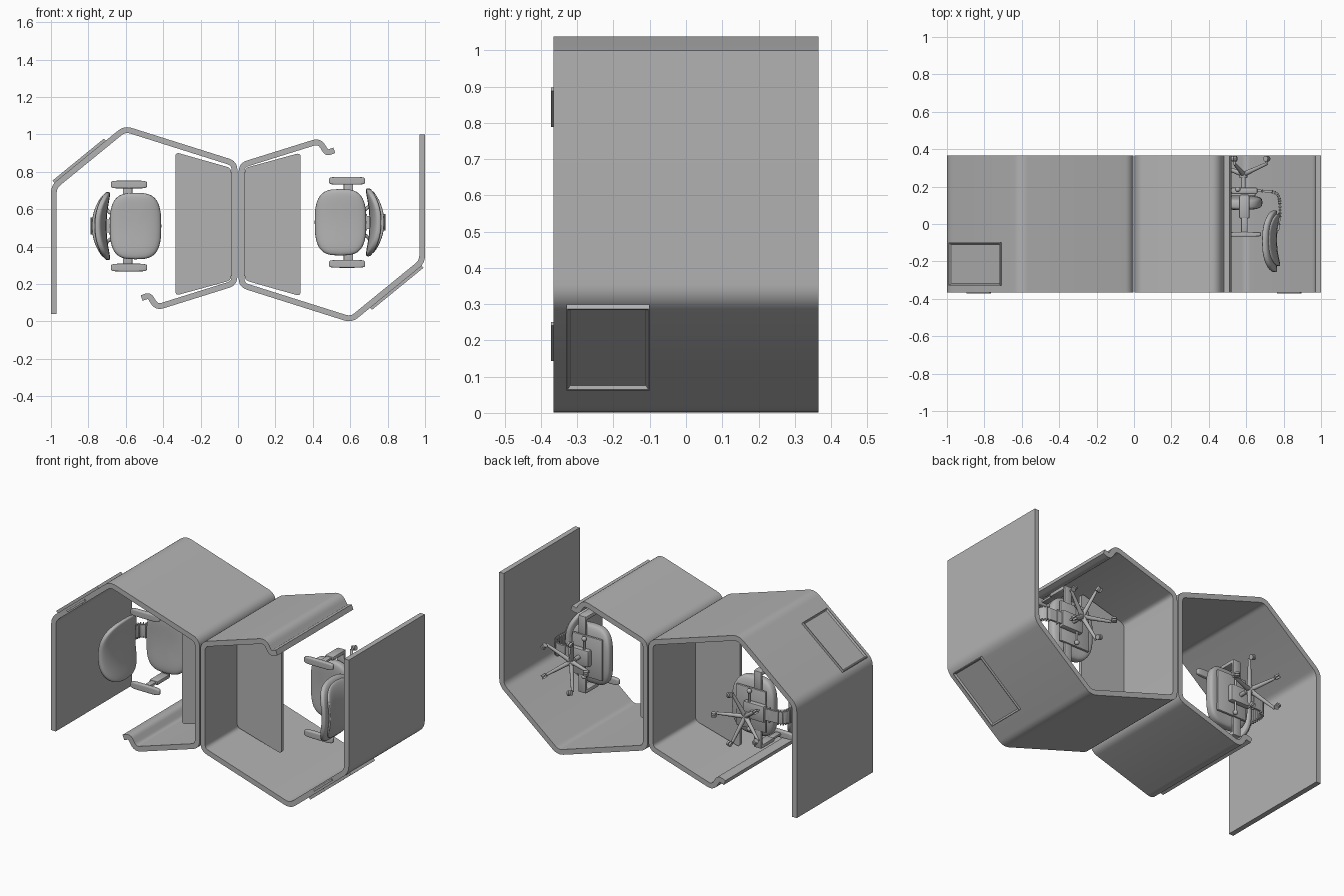
import bpy, bmesh, math
from mathutils import Matrix, Vector

cube = bpy.data.objects.get("Cube")
if cube:
    bpy.data.objects.remove(cube, do_unlink=True)

grey = bpy.data.materials.new("plain_grey")
grey.use_nodes = True
COLOUR = (0.45, 0.45, 0.45, 1)
grey.diffuse_color = COLOUR
grey.node_tree.nodes["Principled BSDF"].inputs["Base Color"].default_value = COLOUR

# Parts are built upright (height = z) and the whole pod is then laid on its back
HEIGHT = 0.73
MID = 0.52
LAY = Matrix.Translation((0, HEIGHT / 2, MID)) @ Matrix.Rotation(math.pi / 2, 4, 'X')
HALVES = {"right": LAY, "left": LAY @ Matrix.Rotation(math.pi, 4, 'Z')}


def make(name, bm, limit=35):
    """Turn a bmesh into one object for each half of the pod."""
    bmesh.ops.recalc_face_normals(bm, faces=bm.faces)
    for f in bm.faces:
        f.smooth = True
    for e in bm.edges:
        e.smooth = e.calc_face_angle(0) < math.radians(limit)
    mesh = bpy.data.meshes.new(name)
    bm.to_mesh(mesh)
    bm.free()
    mesh.materials.append(grey)
    for side, matrix in HALVES.items():
        ob = bpy.data.objects.new(side + "_" + name, mesh)
        bpy.context.collection.objects.link(ob)
        ob.matrix_world = matrix


def rounded(points, r, closed=False, steps=6):
    """Round the corners of a plan polyline."""
    pts = [Vector(p) for p in points]
    out = []
    for i, p in enumerate(pts):
        if not closed and i in (0, len(pts) - 1):
            out.append(p)
            continue
        a, b = pts[i - 1] - p, pts[(i + 1) % len(pts)] - p
        cut = min(r, a.length * 0.45, b.length * 0.45)
        a, b = p + a.normalized() * cut, p + b.normalized() * cut
        for k in range(steps + 1):
            t = k / steps
            out.append(a * (1 - t) ** 2 + p * 2 * t * (1 - t) + b * t ** 2)
    return out


def thicken(path, width):
    """Outline of a strip of even width along a path."""
    left, right = [], []
    for i, p in enumerate(path):
        a = (p - path[max(i - 1, 0)]).normalized()
        b = (path[min(i + 1, len(path) - 1)] - p).normalized()
        t = (a + b).normalized()
        n = Vector((-t.y, t.x)) * width / 2 / max(t.dot(b or a), t.dot(a), 0.5)
        left.append(p + n)
        right.append(p - n)
    return left + right[::-1]


def prism(name, outline, low, high):
    bm = bmesh.new()
    face = bm.faces.new([bm.verts.new((p.x, p.y - MID, low)) for p in outline])
    top = bmesh.ops.extrude_face_region(bm, geom=[face])["geom"]
    bmesh.ops.translate(bm, vec=(0, 0, high - low),
                        verts=[v for v in top if isinstance(v, bmesh.types.BMVert)])
    make(name, bm)


def box(name, size, matrix, bevel=0.0, inset=None):
    bm = bmesh.new()
    bmesh.ops.create_cube(bm, size=1, matrix=Matrix.Diagonal((*size, 1)))
    if inset:
        face = max(bm.faces, key=lambda f: f.calc_center_median().z)
        bmesh.ops.inset_region(bm, faces=[face], thickness=inset[0])
        bmesh.ops.inset_region(bm, faces=[face], thickness=inset[1], depth=-inset[1])
    if bevel:
        bmesh.ops.bevel(bm, geom=bm.edges[:], offset=bevel, segments=2,
                        profile=0.5, affect='EDGES')
    bm.transform(matrix)
    make(name, bm)


def rod(name, a, b, r1, r2=None, sides=12):
    a, b = Vector(a), Vector(b)
    turn = (b - a).to_track_quat('Z', 'Y').to_matrix().to_4x4()
    bm = bmesh.new()
    bmesh.ops.create_cone(bm, cap_ends=True, segments=sides, radius1=r1,
                          radius2=r1 if r2 is None else r2, depth=(b - a).length,
                          matrix=Matrix.Translation((a + b) / 2) @ turn)
    make(name, bm)


def cushion(name, centre, half, power=0.5, shape=None):
    """Soft rounded block; shape bends it in unit coordinates."""
    bm = bmesh.new()
    bmesh.ops.create_uvsphere(bm, u_segments=40, v_segments=24, radius=1)
    for v in bm.verts:
        u = Vector([math.copysign(abs(c) ** power, c) for c in v.co])
        move = Vector(shape(u)) if shape else Vector()
        v.co = Vector(centre) + move + Vector([c * h for c, h in zip(u, half)])
    make(name, bm, 60)


def at(x, y, z):
    return Matrix.Translation((x, y, z))


# Bent wall running from the screen, over the corner, to the curled lip
wall = [(-0.985, 0.04), (-0.985, 0.72), (-0.605, 1.03), (-0.019, 0.845),
        (-0.019, 0.205), (-0.435, 0.075), (-0.475, 0.14), (-0.515, 0.125)]
prism("wall", thicken(rounded(wall, 0.035), 0.031), 0, HEIGHT)

# Desk top
desk = [(-0.036, 0.82), (-0.036, 0.22), (-0.335, 0.138), (-0.335, 0.905)]
prism("desk", rounded(desk, 0.025, True), 0.405, 0.425)

# Framed panel on the slanted wall, and the strip on its upper edge
along = Vector((0.38, 0.31, 0)).normalized()
up = Vector((0, 0, 1))
out = up.cross(along)
slant = Matrix((up, along, out)).transposed().to_4x4()
box("wall_panel", (0.23, 0.355, 0.022), at(-0.847, 0.865 - MID - 0.008, 0.58) @ slant,
    inset=(0.006, 0.009))
box("edge_strip", (0.014, 0.156, 0.012), at(-0.83, 0.843 - MID, HEIGHT) @ slant)

# Chair base: five legs with casters
CX, CY = -0.585, -0.01
for i in range(5):
    a = math.tau * i / 5
    d = Vector((math.cos(a), math.sin(a), 0))
    c = Vector((CX, CY, 0))
    rod(f"chair_leg_{i}", c + up * 0.1, c + d * 0.155 + up * 0.042, 0.014, 0.008)
    rod(f"caster_stem_{i}", c + d * 0.155 + up * 0.05, c + d * 0.155 + up * 0.02, 0.006)
    side = up.cross(d)
    for k in (-1, 1):
        w = c + d * 0.155 + up * 0.016 + side * 0.007 * k
        rod(f"caster_{i}_{k + 1}", w - side * 0.005, w + side * 0.005, 0.015)

# Column, mechanism and levers
rod("base_hub", (CX, CY, 0.085), (CX, CY, 0.12), 0.024, 0.02)
rod("gas_column", (CX, CY, 0.11), (CX, CY, 0.19), 0.012)
box("seat_mechanism", (0.14, 0.1, 0.035), at(CX - 0.005, CY, 0.187), 0.008)
box("seat_pan", (0.2, 0.25, 0.016), at(-0.55, CY, 0.208), 0.006)
for k in (-1, 1):
    rod(f"lever_{k + 1}", (CX + 0.03, CY, 0.18), (CX + 0.03, CY + 0.11 * k, 0.18), 0.006)
    cushion(f"lever_knob_{k + 1}", (CX + 0.03, CY + 0.115 * k, 0.18), (0.014,) * 3, 1)

# Seat with a dished middle and dropped front edge
cushion("seat", (-0.548, CY, 0.25), (0.138, 0.178, 0.036), 0.5,
        lambda u: (-0.012 * u.y ** 2 * u.x, -0.012 * u.y * u.x ** 2,
                   0.012 * u.y ** 2 - 0.015 * max(u.x, 0) ** 2))

# Armrests
for k in (-1, 1):
    y = CY + 0.222 * k
    cushion(f"arm_pad_{k + 1}", (-0.583, y, 0.42), (0.097, 0.021, 0.013), 0.4)
    box(f"arm_post_{k + 1}", (0.036, 0.016, 0.12), at(-0.59, y, 0.355), 0.005)
    box(f"arm_sleeve_{k + 1}", (0.056, 0.024, 0.12), at(-0.59, y, 0.275), 0.007)
    box(f"arm_bracket_{k + 1}", (0.05, 0.13, 0.016), at(-0.59, CY + 0.168 * k, 0.216), 0.005)


# Backrest: wraps forward at the sides, with a lumbar bulge
def wrap(u):
    return (0.032 * u.y ** 2 - 0.025 * u.z ** 2, -0.025 * u.y * u.z ** 2, 0)


cushion("backrest", (-0.728, CY, 0.457), (0.024, 0.182, 0.165), 0.55, wrap)
cushion("backrest_shell", (-0.75, CY, 0.45), (0.014, 0.165, 0.14), 0.55, wrap)

# Ribbed spine joining the seat mechanism to the backrest
spine = rounded([(-0.64, 0.185), (-0.775, 0.195), (-0.783, 0.29), (-0.77, 0.4)], 0.07, steps=5)
for i, (a, b) in enumerate(zip(spine, spine[1:])):
    mid, d = (a + b) / 2, b - a
    tilt = Matrix.Rotation(-math.atan2(d.y, d.x), 4, 'Y')
    box(f"spine_{i}", (d.length + 0.004, 0.07, 0.012), at(mid.x, CY, mid.y) @ tilt)
    box(f"spine_rib_{i}", (0.007, 0.09, 0.018), at(mid.x, CY, mid.y) @ tilt, 0.002)
